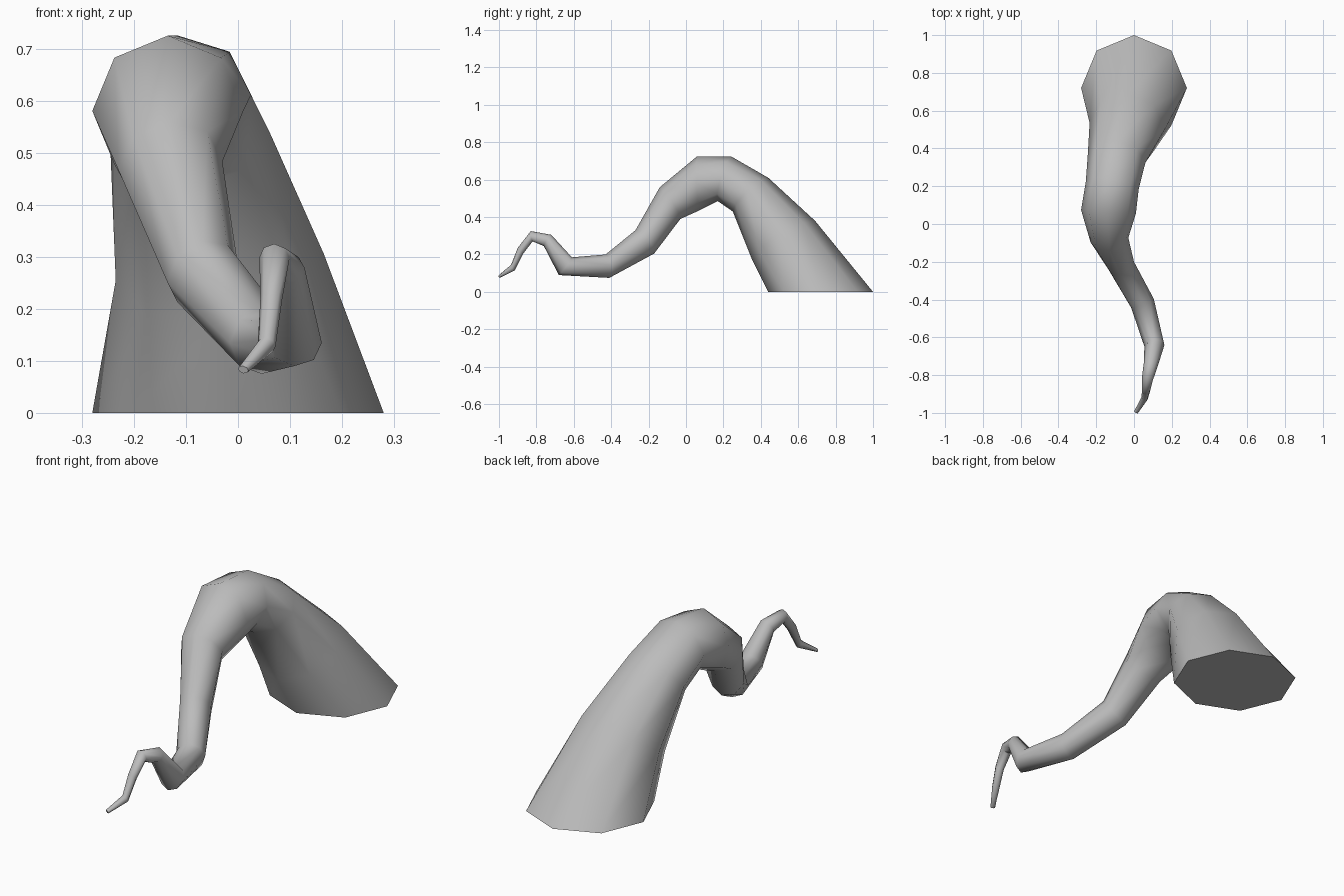
import bpy, bmesh, math
from mathutils import Vector

if "Cube" in bpy.data.objects:
    bpy.data.objects.remove(bpy.data.objects["Cube"])

SIDES = 8

# Cross-sections from root to tip:
# upper edge (y, z), lower edge (y, z), middle x, half width
RINGS = [
    ((1.00, 0.00), (0.44, 0.00), 0.00, 0.28),
    ((0.69, 0.38), (0.35, 0.18), -0.035, 0.20),
    ((0.44, 0.61), (0.25, 0.43), -0.092, 0.153),
    ((0.24, 0.725), (0.17, 0.485), -0.115, 0.14),
    ((0.06, 0.725), (0.07, 0.435), -0.135, 0.145),
    ((-0.14, 0.56), (-0.03, 0.39), -0.13, 0.10),
    ((-0.27, 0.33), (-0.17, 0.205), -0.068, 0.068),
    ((-0.43, 0.20), (-0.41, 0.075), 0.045, 0.06),
    ((-0.61, 0.185), (-0.68, 0.09), 0.108, 0.053),
    ((-0.72, 0.305), (-0.76, 0.245), 0.09, 0.038),
    ((-0.83, 0.325), (-0.82, 0.27), 0.07, 0.029),
    ((-0.90, 0.235), (-0.87, 0.205), 0.064, 0.021),
    ((-0.935, 0.145), (-0.915, 0.115), 0.055, 0.017),
    ((-1.00, 0.09), (-0.995, 0.076), 0.01, 0.01),
]

skin = bpy.data.materials.new("grey_skin")
skin.use_nodes = True
colour = (0.5, 0.5, 0.5, 1)
skin.diffuse_color = colour
skin.node_tree.nodes["Principled BSDF"].inputs["Base Color"].default_value = colour

centres = [Vector((x, (a[0] + b[0]) / 2, (a[1] + b[1]) / 2)) for a, b, x, h in RINGS]
last = len(RINGS) - 1
bm = bmesh.new()
loops = []
for i, (top, low, x, half) in enumerate(RINGS):
    up = Vector((0, top[0] - low[0], top[1] - low[1])) / 2
    before = centres[i] - centres[max(i - 1, 0)]
    after = centres[min(i + 1, last)] - centres[i]
    along = before.normalized() + after.normalized()
    # Sideways axis is square to the path, and level at the flat root
    side = up.cross(along) if i else Vector((1, 0, 0))
    side *= half / side.x
    ring = []
    for k in range(SIDES):
        a = math.tau * k / SIDES
        ring.append(bm.verts.new(centres[i] + side * math.cos(a) + up * math.sin(a)))
    loops.append(ring)

# Skin between neighbouring sections, with closed ends
for r, s in zip(loops, loops[1:]):
    for k in range(SIDES):
        n = (k + 1) % SIDES
        bm.faces.new((r[k], r[n], s[n], s[k]))
bm.faces.new(loops[0][::-1])
bm.faces.new(loops[-1])
bmesh.ops.recalc_face_normals(bm, faces=bm.faces)

mesh = bpy.data.meshes.new("tentacle")
bm.to_mesh(mesh)
bm.free()
mesh.materials.append(skin)
tentacle = bpy.data.objects.new("tentacle", mesh)
bpy.context.collection.objects.link(tentacle)

# Smooth skin, crisp edge around the root
bpy.ops.object.select_all(action="DESELECT")
tentacle.select_set(True)
bpy.context.view_layer.objects.active = tentacle
bpy.ops.object.shade_smooth_by_angle(angle=math.radians(60))
